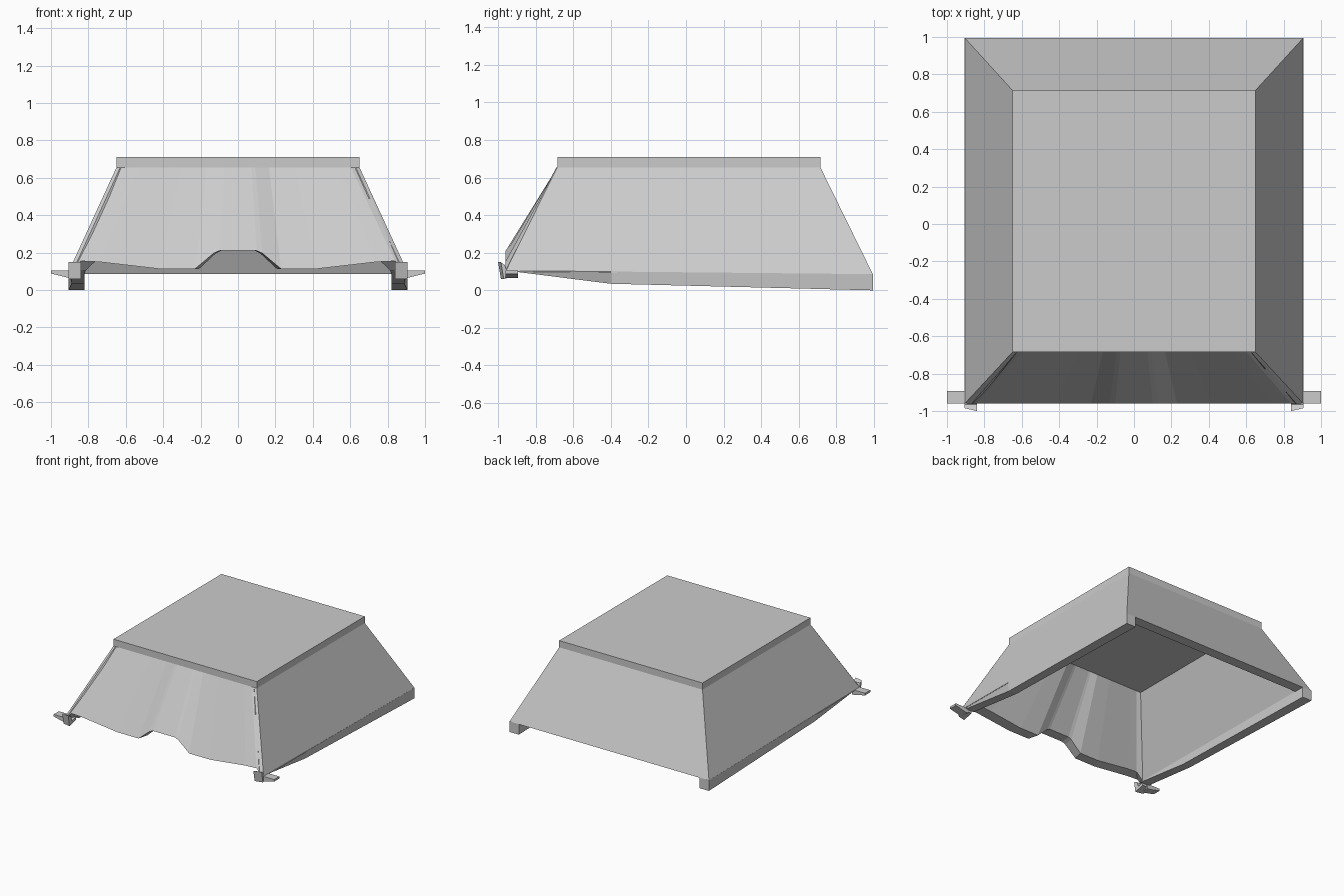
import bpy, bmesh

if "Cube" in bpy.data.objects:
    bpy.data.objects.remove(bpy.data.objects["Cube"])

# Lower edge of the front wall (right half): x, z
FRONT = [(0.84, 0.155), (0.74, 0.15), (0.42, 0.113), (0.23, 0.113), (0.13, 0.197), (0.10, 0.21)]


def finish(bm, name):
    bmesh.ops.recalc_face_normals(bm, faces=bm.faces[:])
    mesh = bpy.data.meshes.new(name)
    bm.to_mesh(mesh)
    bm.free()
    ob = bpy.data.objects.new(name, mesh)
    bpy.context.collection.objects.link(ob)
    return ob


def mirror_x(ob):
    ob.modifiers.new("Mirror", 'MIRROR').use_mirror_merge = False
    return ob


def loft(bm, rings, closed=True, caps=True):
    """Skin consecutive rings of equal vertex count."""
    vs = [[bm.verts.new(p) for p in r] for r in rings]
    n = len(vs[0])
    for a, b in zip(vs, vs[1:]):
        for i in range(n):
            j = (i + 1) % n
            bm.faces.new((a[i], a[j], b[j], b[i]))
    if caps:
        bm.faces.new(vs[0])
        bm.faces.new(vs[-1])


def ring(w, front, back, z, base=False):
    """Rectangle whose front edge carries the wavy profile when base is set."""
    pts = [(-w, back, z), (w, back, z), (w, front, 0.1 if base else z)]
    k = w / 0.905
    half = [(x * k, h) for x, h in FRONT]
    for x, h in half + [(-x, h) for x, h in reversed(half)]:
        pts.append((x, front, h if base else z))
    pts.append((-w, front, 0.1 if base else z))
    return pts


# Tapered hood: roof, rim, sloping walls, bottom lip, inner walls, inner roof
bm = bmesh.new()
loft(bm, [ring(0.65, -0.685, 0.715, 0.71),
          ring(0.65, -0.685, 0.715, 0.655),
          ring(0.905, -0.96, 0.995, 0.085, True),
          ring(0.82, -0.875, 0.91, 0.085, True),
          ring(0.568, -0.60, 0.63, 0.65)])
finish(bm, "hood_shell")

# Side skirts, deepening toward the back into feet
bm = bmesh.new()
sections = [(-0.90, 0.104, 0.098, 0.895), (-0.40, 0.100, 0.035, 0.89), (0.995, 0.086, 0.0, 0.905)]
loft(bm, [[(0.82, y, t), (0.905, y, t), (xo, y, b), (0.82, y, b)] for y, t, b, xo in sections])
mirror_x(finish(bm, "side_skirt"))

# Raised corner fold on the front wall
bm = bmesh.new()
loft(bm, [[(0.65, -0.685, 0.655), (0.63, -0.69, 0.655), (0.61, -0.67, 0.64)],
          [(0.905, -0.962, 0.10), (0.875, -0.968, 0.12), (0.84, -0.95, 0.155)]])
mirror_x(finish(bm, "corner_fold"))

# Flat tabs sticking out at the front corners
bm = bmesh.new()
loft(bm, [[(0.88, y, 0.105), (1.0, y, 0.105), (1.0, y, 0.088), (0.905, y, 0.065), (0.88, y, 0.065)]
          for y in (-0.96, -0.893)])
mirror_x(finish(bm, "corner_tab"))

# Small hooks below the front corners
bm = bmesh.new()
loft(bm, [[(x, -1.0 + d, 0.15), (x, -0.965, 0.135), (x, -0.95, 0.09), (x, -0.90, 0.105),
           (x, -0.90, 0.08), (x, -0.985 + d, 0.06)]
          for x, d in ((0.84, 0.0), (0.905, 0.015))])
mirror_x(finish(bm, "corner_hook"))
